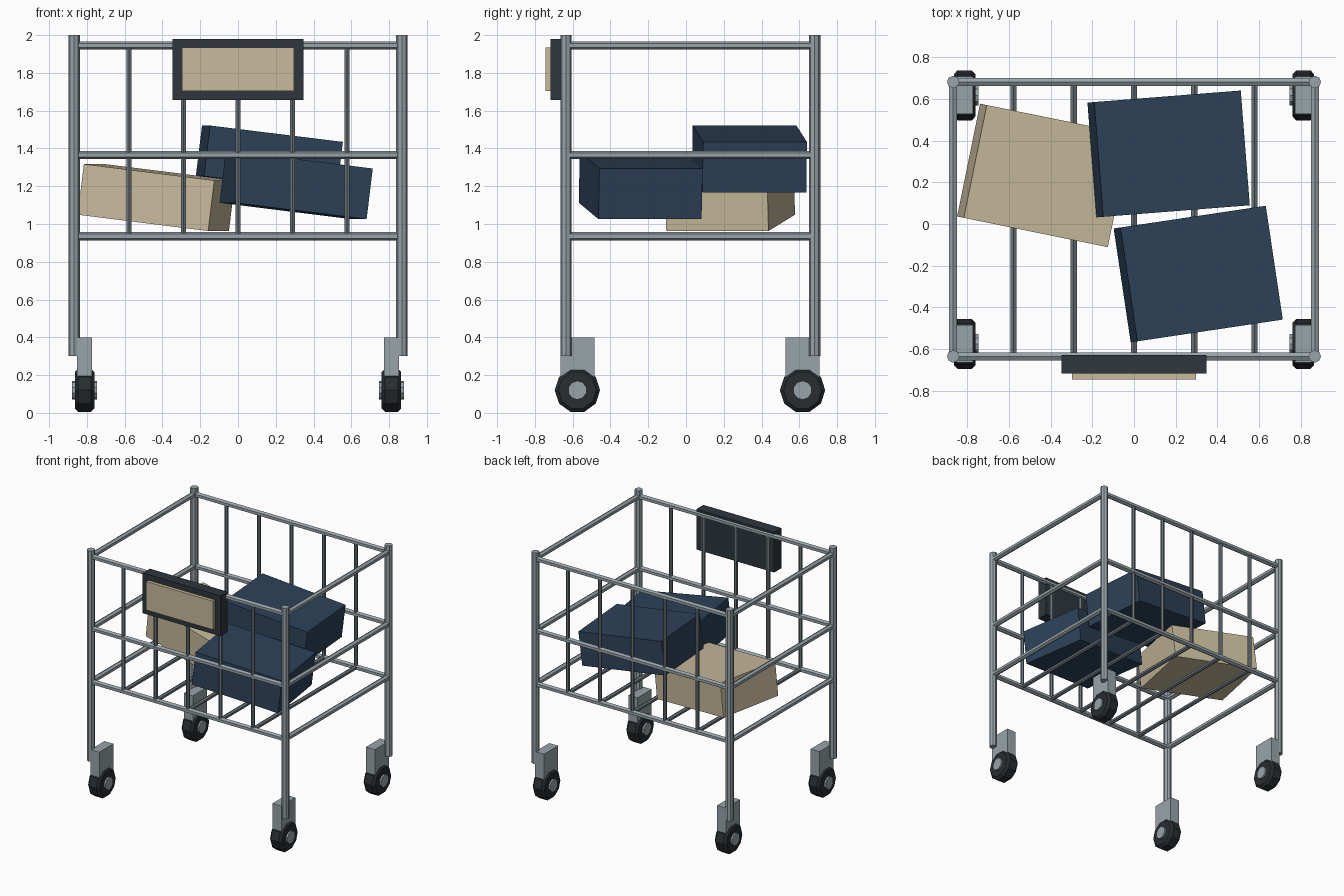
import bpy, bmesh, math
from mathutils import Vector, Matrix

cube = bpy.data.objects.get("Cube")
if cube:
    bpy.data.objects.remove(cube, do_unlink=True)


def material(name, rgb):
    lin = [((c / 255 + 0.055) / 1.055) ** 2.4 for c in rgb] + [1]
    m = bpy.data.materials.new(name)
    m.use_nodes = True
    m.diffuse_color = lin
    m.node_tree.nodes["Principled BSDF"].inputs["Base Color"].default_value = lin
    return m


STEEL = material("light steel", (152, 164, 169))
BAR = material("bar steel", (108, 118, 124))
RUBBER = material("black rubber", (40, 45, 49))
FRAME = material("dark sign frame", (46, 54, 60))
NAVY = material("navy carton", (45, 66, 90))
TAN = material("tan card", (200, 187, 156))


def finish(bm, name, mat):
    mesh = bpy.data.meshes.new(name)
    bm.to_mesh(mesh)
    bm.free()
    mesh.materials.append(mat)
    ob = bpy.data.objects.new(name, mesh)
    bpy.context.collection.objects.link(ob)
    return ob


def box(name, centre, size, mat, rot=(0, 0, 0)):
    bm = bmesh.new()
    bmesh.ops.create_cube(bm, size=1, matrix=Matrix.Diagonal((*size, 1)))
    ob = finish(bm, name, mat)
    ob.location = centre
    ob.rotation_euler = [math.radians(a) for a in rot]
    return ob


def rod(name, a, b, radius, sides, mat):
    a, b = Vector(a), Vector(b)
    d = b - a
    bm = bmesh.new()
    bmesh.ops.create_cone(bm, cap_ends=True, segments=sides, radius1=radius, radius2=radius,
                          depth=d.length)
    ob = finish(bm, name, mat)
    ob.location = (a + b) / 2
    ob.rotation_euler = d.to_track_quat('Z', 'Y').to_euler()
    return ob


X, FRONT, BACK = 0.867, -0.635, 0.681
LEVELS = {"lower": 0.935, "middle": 1.365, "upper": 1.945}
SIDES = {"right": -1, "left": 1}
ENDS = {"front": FRONT, "back": BACK}

# Corner posts and casters
for side, s in SIDES.items():
    for end, y in ENDS.items():
        tag = f"{end}_{side}"
        rod(f"{tag}_post", (s * X, y, 0.3), (s * X, y, 2), 0.03, 8, STEEL)
        wy = y + (0.06 if end == "front" else -0.064)
        wx = s * 0.812
        box(f"{tag}_caster_fork", (wx, wy, 0.29), (0.08, 0.18, 0.22), STEEL)
        tyre = rod(f"{tag}_tyre", (wx - 0.052, wy, 0.12), (wx + 0.052, wy, 0.12), 0.12, 10, RUBBER)
        tyre.rotation_euler = (0, math.pi / 2, 0)
        bev = tyre.modifiers.new("Chamfer", 'BEVEL')
        bev.width, bev.segments = 0.018, 1
        bev.limit_method, bev.angle_limit = 'ANGLE', math.radians(60)
        rod(f"{tag}_hub", (wx - 0.066, wy, 0.12), (wx + 0.066, wy, 0.12), 0.05, 10, STEEL)

# Horizontal rails around the basket
for level, z in LEVELS.items():
    for end, y in ENDS.items():
        rod(f"{level}_{end}_rail", (-X, y, z), (X, y, z), 0.022, 6, STEEL)
    for side, s in SIDES.items():
        rod(f"{level}_{side}_rail", (s * X, FRONT, z), (s * X, BACK, z), 0.022, 6, STEEL)

# Upright bars and floor bars
low, high = LEVELS["lower"], LEVELS["upper"]
for i in range(-2, 3):
    x = i * 0.289
    for end, y in ENDS.items():
        rod(f"{end}_bar_{i + 3}", (x, y, low), (x, y, high), 0.015, 6, BAR)
    rod(f"floor_bar_{i + 3}", (x, FRONT, low), (x, BACK, low), 0.017, 6, BAR)

# Sign on the front
box("sign_frame", (0, -0.673, 1.818), (0.695, 0.09, 0.325), FRAME)
box("sign_panel", (0, -0.729, 1.82), (0.595, 0.032, 0.23), TAN)

# Tilted cartons in the basket
CARTON = (0.71, 0.552, 0.27)
box("tan_carton", (-0.432, 0.233, 1.14), CARTON, TAN, (0, 7, -11.5))
box("back_navy_carton", (0.166, 0.336, 1.344), CARTON, NAVY, (0, 7, 4.5))
box("front_navy_carton", (0.308, -0.24, 1.203), CARTON, NAVY, (0, 7, 8.5))
